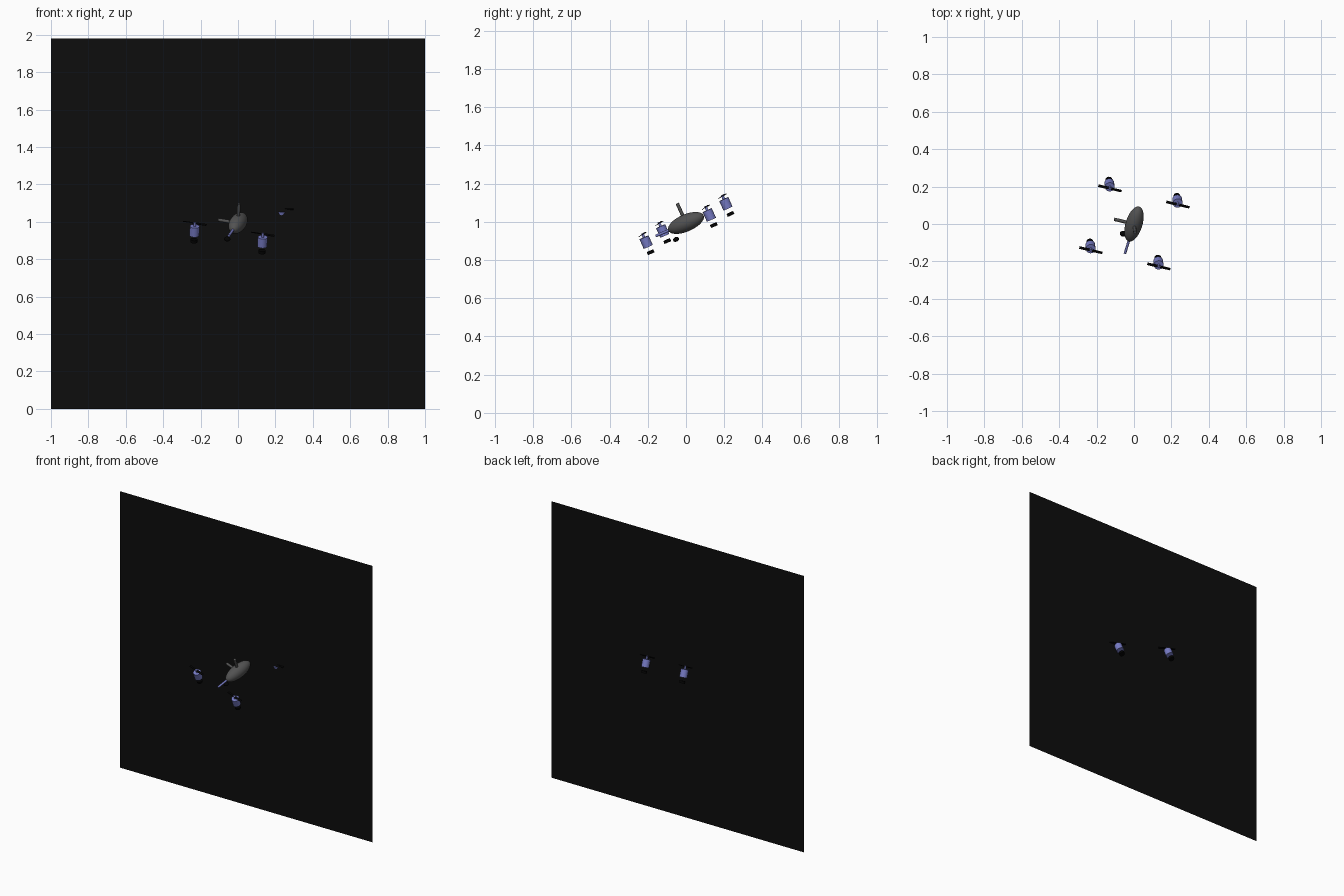
import bpy, bmesh, math
from mathutils import Vector, Matrix

if "Cube" in bpy.data.objects:
    bpy.data.objects.remove(bpy.data.objects["Cube"])

# Drone frame: right, forward, up axes of the pitched and turned aircraft
F = Vector((.272, .884, .38)).normalized()
R = Vector((.966, -.218, -.149))
R = (R - F * R.dot(F)).normalized()
U = R.cross(F)
FRAME = Matrix((R, F, U)).transposed().to_4x4()
FRAME.translation = Vector((0, 0, .99 + .004))


def material(name, rgb):
    m = bpy.data.materials.new(name)
    m.diffuse_color = (*rgb, 1)
    m.use_nodes = True
    m.node_tree.nodes["Principled BSDF"].inputs["Base Color"].default_value = m.diffuse_color
    return m


GREY = material("dark grey", (.085, .085, .085))
BLUE = material("periwinkle blue", (.185, .2, .56))
BLACK = material("black", (.001, .001, .001))
PANEL = material("near black", (.004, .004, .004))


def add(name, bm, mat, matrix=FRAME, smooth=True):
    me = bpy.data.meshes.new(name)
    bm.to_mesh(me)
    bm.free()
    me.materials.append(mat)
    me.transform(matrix)
    ob = bpy.data.objects.new(name, me)
    bpy.context.collection.objects.link(ob)
    if smooth:
        bpy.ops.object.select_all(action='DESELECT')
        ob.select_set(True)
        bpy.context.view_layer.objects.active = ob
        bpy.ops.object.shade_smooth_by_angle(angle=math.radians(35))
    return ob


def rod(bm, a, b, r1, r2, sides=16):
    a, b = Vector(a), Vector(b)
    d = b - a
    m = Matrix.Translation((a + b) / 2) @ d.to_track_quat('Z', 'Y').to_matrix().to_4x4()
    bmesh.ops.create_cone(bm, cap_ends=True, segments=sides, radius1=r1,
                          radius2=r2, depth=d.length, matrix=m)


def ball(bm, loc, size):
    bmesh.ops.create_uvsphere(bm, u_segments=32, v_segments=20, radius=1,
                              matrix=Matrix.Translation(loc) @ Matrix.Diagonal((*size, 1)))


# Upright backing panel
bm = bmesh.new()
bm.faces.new([bm.verts.new(p) for p in
              ((-1, .094, 0), (1, .094, 0), (1, .094, 1.98), (-1, .094, 1.98))])
add("backing_panel", bm, PANEL, Matrix.Identity(4), False)

# Egg-shaped body
bm = bmesh.new()
ball(bm, (0, 0, 0), (.045, .104, .045))
add("body", bm, GREY)

# Mast, side stick and tail spike
for name, end, mat, r in (("mast", (0, 0, .112), GREY, .009),
                          ("side_stick", (-.11, 0, 0), GREY, .009),
                          ("tail_spike", (0, -.178, 0), BLUE, .007)):
    bm = bmesh.new()
    rod(bm, (0, 0, 0), end, r, r)
    add(name, bm, mat)

# Small black pod below the body
bm = bmesh.new()
ball(bm, FRAME.inverted() @ Vector((-.058, -.052, .908)), (.018, .016, .012))
add("under_pod", bm, BLACK)

# Four motors, each with a shaft, two-blade propeller and foot
for sx, side in ((-1, "left"), (1, "right")):
    for sy, end in ((-1, "rear"), (1, "front")):
        x, y = sx * .189, sy * .187
        tag = f"{end}_{side}"
        bm = bmesh.new()
        rod(bm, (x, y, -.027), (x, y, .027), .026, .026, 24)
        rod(bm, (x, y, .027), (x, y, .05), .007, .007, 12)
        add("motor_" + tag, bm, BLUE)
        bm = bmesh.new()
        for s in (-1, 1):
            bmesh.ops.create_cube(bm, size=1, matrix=Matrix.Translation((x + s * .036, y, .045))
                                  @ Matrix.Rotation(s * math.radians(12), 4, 'X')
                                  @ Matrix.Diagonal((.056, .014, .003, 1)))
        add("propeller_" + tag, bm, BLACK, smooth=False)
        bm = bmesh.new()
        rod(bm, (x, y, -.066), (x, y, -.05), .019, .019)
        add("foot_" + tag, bm, BLACK)
